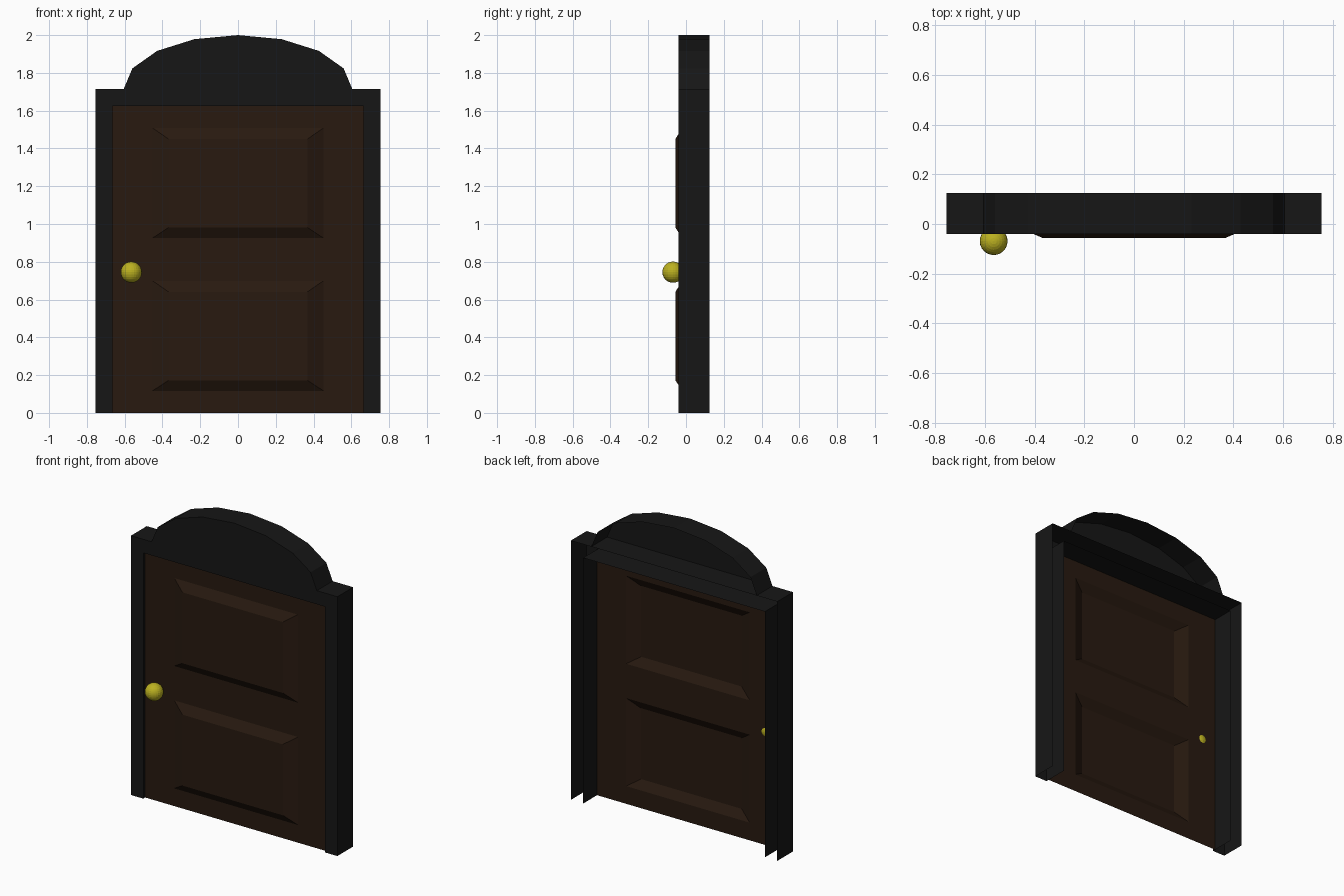
import bpy, bmesh, math

if "Cube" in bpy.data.objects:
    bpy.data.objects.remove(bpy.data.objects["Cube"])

FRONT, BACK, DOOR_Y, PANEL_Y = -0.04, 0.125, -0.02, -0.056
W, H, IN_W, IN_H = 0.755, 1.715, 0.665, 1.625


def material(name, rgb):
    m = bpy.data.materials.new(name)
    m.diffuse_color = (*rgb, 1)
    m.use_nodes = True
    m.node_tree.nodes["Principled BSDF"].inputs["Base Color"].default_value = m.diffuse_color
    return m


black = material("black_paint", (0.008, 0.008, 0.008))
brown = material("dark_wood", (0.021, 0.010, 0.005))
brass = material("brass", (0.5, 0.44, 0.015))


def finish(bm, name, mat):
    bmesh.ops.remove_doubles(bm, verts=bm.verts, dist=1e-5)
    me = bpy.data.meshes.new(name)
    bm.to_mesh(me)
    bm.free()
    ob = bpy.data.objects.new(name, me)
    me.materials.append(mat)
    bpy.context.collection.objects.link(ob)
    return ob


def open_back_shell(name, outline, open_z, mat):
    """Front sheet with walls running back; edges lying on open_z get no wall."""
    bm = bmesh.new()
    front = [bm.verts.new((x, FRONT, z)) for x, z in outline]
    back = [bm.verts.new((x, BACK, z)) for x, z in outline]
    bm.faces.new(front)
    n = len(outline)
    for i in range(n):
        j = (i + 1) % n
        if outline[i][1] == open_z and outline[j][1] == open_z:
            continue
        bm.faces.new((front[j], front[i], back[i], back[j]))
    return finish(bm, name, mat)


# Door surround, hollow from behind
open_back_shell("door_frame", [
    (-W, 0), (-IN_W, 0), (-IN_W, IN_H), (IN_W, IN_H),
    (IN_W, 0), (W, 0), (W, H), (-W, H)], 0, black)

# Arched crown above the frame
arch = [(0.605 * math.cos(math.pi * i / 8), H + 0.285 * math.sin(math.pi * i / 8))
        for i in range(1, 8)]
open_back_shell("arch_crown", [(-0.605, H), (0.605, H)] + arch, H, black)

# Door leaf: one sheet with two raised bevelled panels
bm = bmesh.new()


def quad(*pts):
    bm.faces.new([bm.verts.new(p) for p in pts])


def rect(x0, x1, z0, z1, y):
    return [(x0, y, z0), (x1, y, z0), (x1, y, z1), (x0, y, z1)]


xs = [-IN_W, -0.452, 0.452, IN_W]
zs = [0, 0.117, 0.699, 0.926, 1.508, IN_H]
for i in range(3):
    for k in range(5):
        outer = rect(xs[i], xs[i + 1], zs[k], zs[k + 1], DOOR_Y)
        if i == 1 and k in (1, 3):
            inner = rect(xs[i] + 0.084, xs[i + 1] - 0.084,
                         zs[k] + 0.055, zs[k + 1] - 0.058, PANEL_Y)
            quad(*inner)
            for a in range(4):
                b = (a + 1) % 4
                quad(outer[a], outer[b], inner[b], inner[a])
        else:
            quad(*outer)
finish(bm, "door_leaf", brown)

# Round knob
bpy.ops.mesh.primitive_uv_sphere_add(segments=24, ring_count=14, radius=0.056,
                                     location=(-0.565, -0.069, 0.745))
knob = bpy.context.object
knob.name = "door_knob"
knob.data.materials.append(brass)
